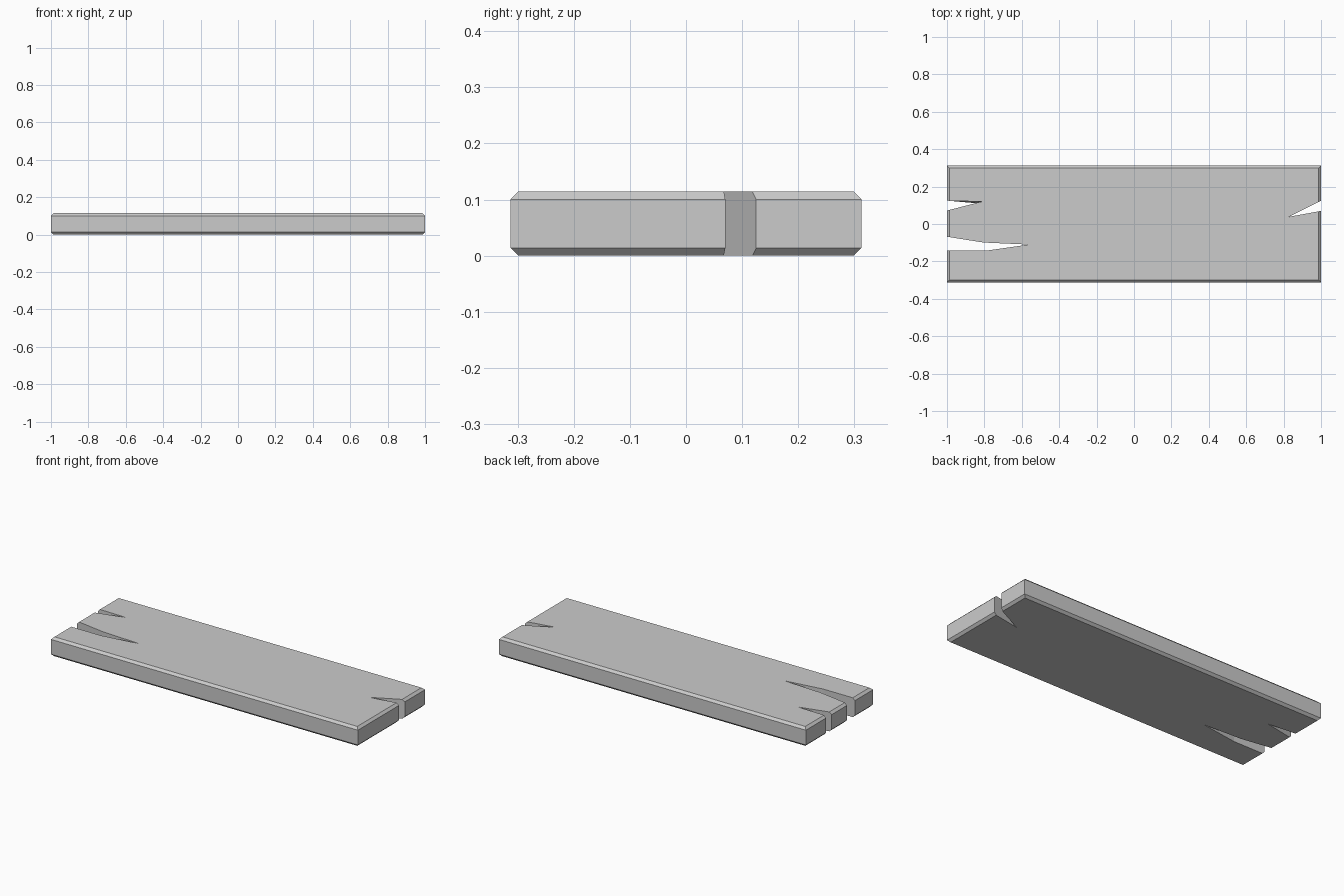
import bpy, bmesh

if "Cube" in bpy.data.objects:
    bpy.data.objects.remove(bpy.data.objects["Cube"])

L, W, H, BEVEL = 2.0, 0.625, 0.114, 0.0135


def mesh_object(name, bm):
    bmesh.ops.recalc_face_normals(bm, faces=bm.faces)
    mesh = bpy.data.meshes.new(name)
    bm.to_mesh(mesh)
    bm.free()
    obj = bpy.data.objects.new(name, mesh)
    bpy.context.collection.objects.link(obj)
    return obj


def crack_cutter(name, bottom, top=None):
    """Prism between two outlines, slightly taller than the plank."""
    bm = bmesh.new()
    low = [bm.verts.new((x, y, -0.01)) for x, y in bottom]
    high = [bm.verts.new((x, y, H + 0.01)) for x, y in (top or bottom)]
    bm.faces.new(low[::-1])
    bm.faces.new(high)
    n = len(low)
    for i in range(n):
        j = (i + 1) % n
        bm.faces.new((low[i], low[j], high[j], high[i]))
    obj = mesh_object(name, bm)
    obj.hide_render = True
    return obj


# Plank with chamfered top and bottom edges
bm = bmesh.new()
bmesh.ops.create_cube(bm, size=1)
for v in bm.verts:
    v.co = (v.co.x * L, v.co.y * W, (v.co.z + 0.5) * H)
rims = [e for e in bm.edges if abs(e.verts[0].co.z - e.verts[1].co.z) < 1e-5]
bmesh.ops.bevel(bm, geom=rims, offset=BEVEL, segments=1, affect='EDGES')
plank = mesh_object("plank", bm)

# Split cracks in the two ends
cutters = [
    crack_cutter("short_left_crack",
                 [(-1.1, 0.072), (-1, 0.072), (-0.81, 0.108), (-1, 0.125), (-1.1, 0.125)],
                 [(-1.1, 0.072), (-1, 0.072), (-0.81, 0.121), (-1, 0.125), (-1.1, 0.125)]),
    crack_cutter("long_left_crack",
                 [(-1.1, -0.143), (-1, -0.143), (-0.795, -0.143), (-0.564, -0.11),
                  (-0.805, -0.099), (-1, -0.068), (-1.1, -0.068)]),
    crack_cutter("right_crack",
                 [(1.1, 0.125), (1, 0.125), (0.826, 0.038), (1, 0.07), (1.1, 0.07)]),
]
bpy.context.view_layer.objects.active = plank
for cutter in cutters:
    mod = plank.modifiers.new(cutter.name, 'BOOLEAN')
    mod.operation = 'DIFFERENCE'
    mod.solver = 'EXACT'
    mod.object = cutter
    bpy.ops.object.modifier_apply(modifier=mod.name)
    bpy.data.objects.remove(cutter)
